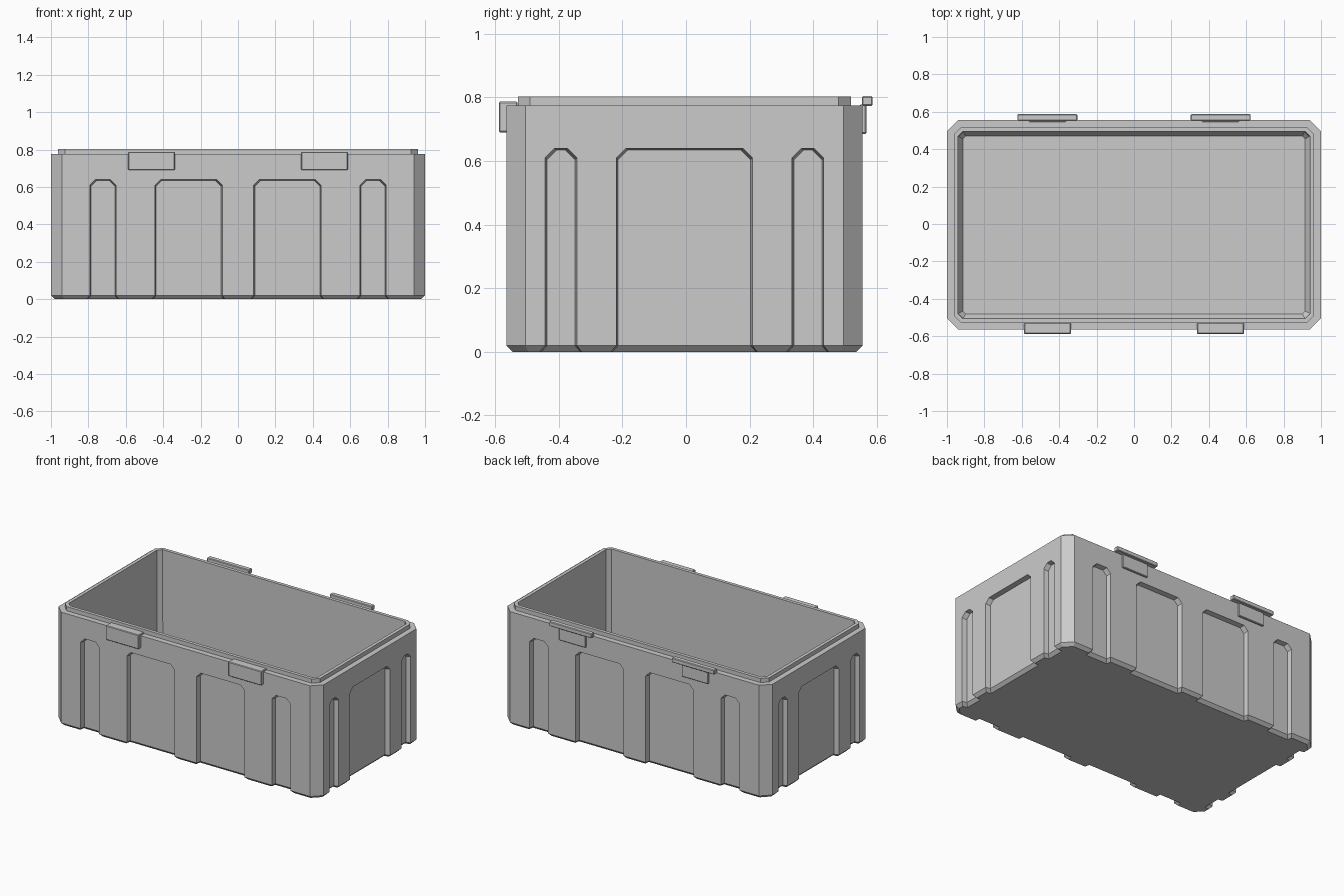
import bpy, bmesh
from math import pi
from mathutils import Matrix, Vector

cube = bpy.data.objects.get("Cube")
if cube:
    bpy.data.objects.remove(cube, do_unlink=True)

grey = bpy.data.materials.new("grey plastic")
grey.use_nodes = True
grey.diffuse_color = (0.6, 0.6, 0.6, 1)
shader = next(n for n in grey.node_tree.nodes if n.type == "BSDF_PRINCIPLED")
shader.inputs["Base Color"].default_value = grey.diffuse_color

CY = -0.005            # body centre in y
HX, HY = 1.0, 0.56     # body half sizes
DEPTH, DRAFT = 0.032, 0.006


def finish(bm, name):
    bmesh.ops.recalc_face_normals(bm, faces=bm.faces)
    mesh = bpy.data.meshes.new(name)
    bm.to_mesh(mesh)
    bm.free()
    mesh.materials.append(grey)
    obj = bpy.data.objects.new(name, mesh)
    bpy.context.collection.objects.link(obj)
    return obj


def ring(bm, inset, corner, z):
    """Rectangle with cut corners, inset from the body outline."""
    x, y, c = HX - inset, HY - inset, corner
    pts = [(x, y - c), (x - c, y), (c - x, y), (-x, y - c),
           (-x, c - y), (c - x, -y), (x - c, -y), (x, c - y)]
    return [bm.verts.new((px, py + CY, z)) for px, py in pts]


def bridge(bm, a, b):
    for i in range(len(a)):
        j = (i + 1) % len(a)
        bm.faces.new((a[i], a[j], b[j], b[i]))


# Box shell: chamfered base, wall, shoulder, stacking lip, upright inside, chamfered floor
def make_shell():
    bm = bmesh.new()
    sections = [(0.02, 0.05, 0), (0, 0.06, 0.02), (0, 0.06, 0.775),
                (0.037, 0.038, 0.775), (0.037, 0.038, 0.803),
                (0.06, 0.025, 0.803), (0.062, 0.025, 0.11), (0.085, 0.015, 0.075)]
    rings = [ring(bm, *s) for s in sections]
    for a, b in zip(rings, rings[1:]):
        bridge(bm, a, b)
    bm.faces.new(rings[0])
    bm.faces.new(rings[-1])
    return finish(bm, "box_shell")


# One wall recess cutter, flared where it meets the base chamfer
def add_cutter(bm, side, wall, centre, half):
    def outline(inset, depth, flare):
        h = half - inset
        right = [(h + 0.035, -0.02, depth + flare), (h, 0.02, depth),
                 (h, 0.61 - inset, depth), (h - 0.03, 0.64 - inset, depth)]
        left = [(-u, z, d) for u, z, d in reversed(right)]
        return [bm.verts.new(side @ Vector((centre + u, d - wall, z)) + Vector((0, CY, 0)))
                for u, z, d in right + left]

    outer = outline(-DRAFT * 0.05 / DEPTH, -0.05, 0)
    inner = outline(DRAFT, DEPTH, 0.04)
    bridge(bm, outer, inner)
    bm.faces.new(outer)
    bm.faces.new(inner[1:7])
    bm.faces.new((inner[0], inner[1], inner[6], inner[7]))


def make_cutters():
    bm = bmesh.new()
    long_side = [(0.722, 0.07), (0.264, 0.18), (-0.264, 0.18), (-0.722, 0.07)]
    short_side = [(0.388, 0.05), (0, 0.214), (-0.388, 0.05)]
    for quarter in range(4):
        side = Matrix.Rotation(quarter * pi / 2, 3, "Z")
        wall, recesses = ((HY, long_side), (HX, short_side))[quarter % 2]
        for centre, half in recesses:
            add_cutter(bm, side, wall, centre, half)
    obj = finish(bm, "recess_cutter")
    obj.hide_render = True
    return obj


def extrude_profile(name, centre, half, profile):
    """Extrude a y-z profile along x and soften its edges."""
    bm = bmesh.new()
    ends = [[bm.verts.new((centre + s * half, y, z)) for y, z in profile] for s in (-1, 1)]
    bridge(bm, *ends)
    for end in ends:
        bm.faces.new(end)
    bmesh.ops.recalc_face_normals(bm, faces=bm.faces)
    bmesh.ops.bevel(bm, geom=bm.edges[:], offset=0.004, segments=1, affect="EDGES")
    return finish(bm, name)


def rectangle(y0, y1, z0, z1):
    return [(y0, z0), (y1, z0), (y1, z1), (y0, z1)]


shell = make_shell()
cutter = make_cutters()
cut = shell.modifiers.new("recesses", "BOOLEAN")
cut.operation = "DIFFERENCE"
cut.solver = "EXACT"
cut.object = cutter
bpy.context.view_layer.objects.active = shell
bpy.ops.object.modifier_apply(modifier=cut.name)
bpy.data.objects.remove(cutter, do_unlink=True)

# Front latch profile: an angle plate hooked over the shoulder
latch = [(-0.529, 0.787), (-0.588, 0.787), (-0.588, 0.69),
         (-0.56, 0.69), (-0.56, 0.77), (-0.529, 0.77)]

for label, cx in (("left", 0.463), ("right", -0.463)):
    extrude_profile(f"front_latch_{label}", cx, 0.125, latch)
    # Back hinge: a bar over a narrower mounting plate
    extrude_profile(f"hinge_bar_{label}", cx, 0.16, rectangle(0.553, 0.587, 0.773, 0.804))
    extrude_profile(f"hinge_plate_{label}", cx, 0.1, rectangle(0.545, 0.567, 0.685, 0.778))
